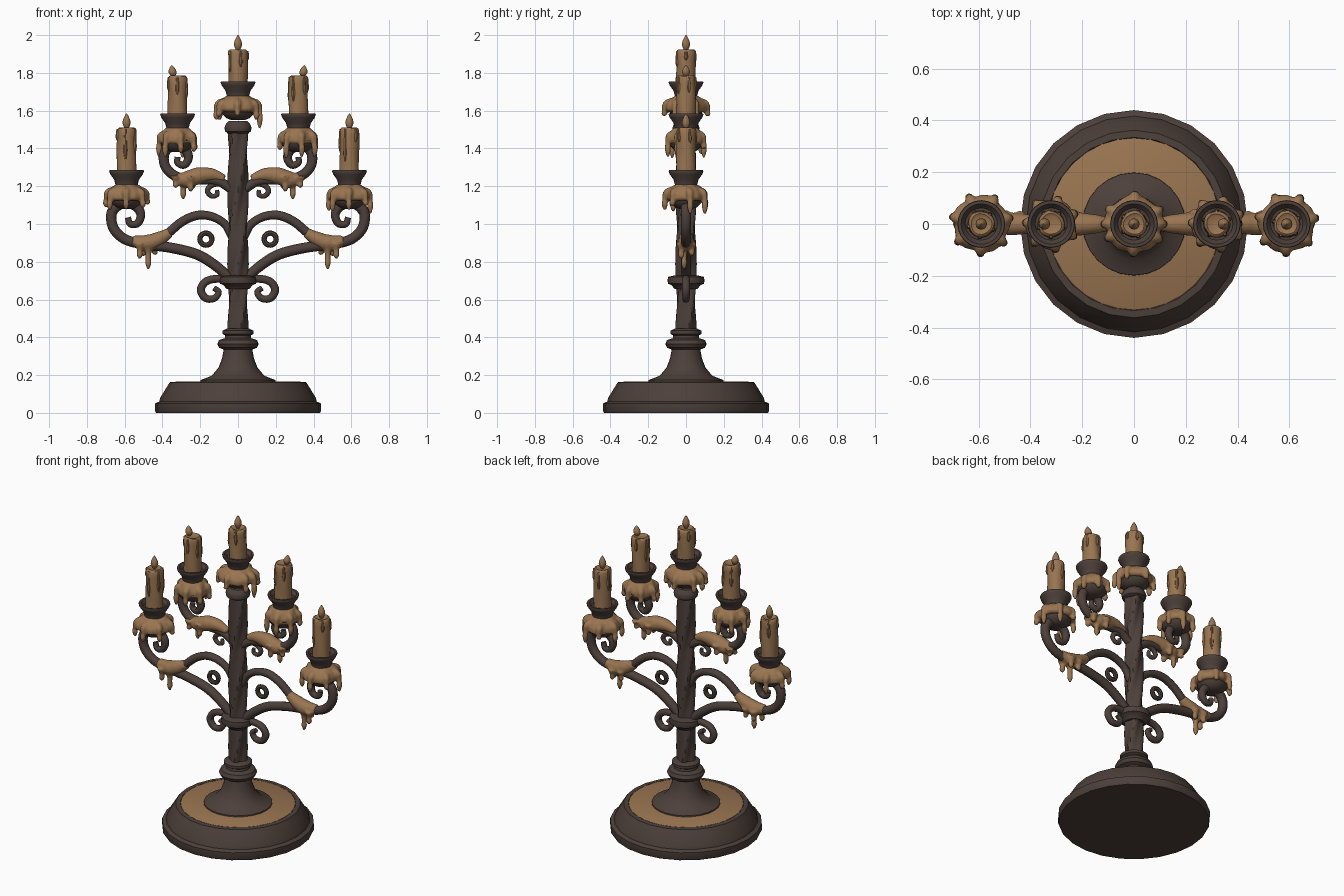
import bpy, bmesh, math, random
from mathutils import Vector

random.seed(4)
cube = bpy.data.objects.get("Cube")
if cube:
    bpy.data.objects.remove(cube, do_unlink=True)


def material(name, rgb):
    m = bpy.data.materials.new(name)
    m.use_nodes = True
    m.diffuse_color = (*rgb, 1)
    for node in m.node_tree.nodes:
        if node.type == 'BSDF_PRINCIPLED':
            node.inputs["Base Color"].default_value = (*rgb, 1)
            node.inputs["Roughness"].default_value = 0.8
    return m


IRON = material("dark iron", (0.073, 0.051, 0.043))
WAX = material("tan wax", (0.32, 0.178, 0.082))


def loft(bm, rings):
    """Skin a list of closed rings and cap both ends."""
    rows = [[bm.verts.new(p) for p in ring] for ring in rings]
    n = len(rows[0])
    for low, high in zip(rows, rows[1:]):
        for i in range(n):
            j = (i + 1) % n
            bm.faces.new((low[i], low[j], high[j], high[i]))
    bm.faces.new(rows[0][::-1])
    bm.faces.new(rows[-1])


def lathe(bm, profile, x=0, z=0, sides=24, wobble=None, lean=0):
    rings = []
    for r, h in profile:
        ring = []
        for i in range(sides):
            a = math.tau * i / sides
            k = r * (wobble(a, h) if wobble else 1)
            ring.append(Vector((x + lean * h + k * math.cos(a), k * math.sin(a), z + h)))
        rings.append(ring)
    loft(bm, rings)


def tube(bm, points, radii, across=(0, 1, 0), sides=10, steps=5):
    """Round bar along a smooth path; radii are spread evenly over the path."""
    pts = [Vector(p) for p in points]
    ext = [2 * pts[0] - pts[1]] + pts + [2 * pts[-1] - pts[-2]]
    path = []
    for a, b, c, d in zip(ext, ext[1:], ext[2:], ext[3:]):
        for s in range(steps):
            t = s / steps
            path.append(0.5 * (2 * b + (c - a) * t + (2 * a - 5 * b + 4 * c - d) * t * t
                               + (3 * b - a - 3 * c + d) * t ** 3))
    path.append(pts[-1])
    v, last, rings = Vector(across), len(path) - 1, []
    for i, p in enumerate(path):
        tangent = (path[min(i + 1, last)] - path[max(i - 1, 0)]).normalized()
        u = tangent.cross(v).normalized()
        f = i / last * (len(radii) - 1)
        k = min(int(f), len(radii) - 2)
        r = radii[k] + (radii[k + 1] - radii[k]) * (f - k)
        rings.append([p + r * (math.cos(w) * u + math.sin(w) * v)
                      for w in (math.tau * q / sides for q in range(sides))])
    loft(bm, rings)


def finish(bm, name, mat, fuse=False):
    bmesh.ops.recalc_face_normals(bm, faces=bm.faces)
    me = bpy.data.meshes.new(name)
    bm.to_mesh(me)
    bm.free()
    me.materials.append(mat)
    me.polygons.foreach_set("use_smooth", [True] * len(me.polygons))
    me.set_sharp_from_angle(angle=math.radians(40))
    ob = bpy.data.objects.new(name, me)
    bpy.context.scene.collection.objects.link(ob)
    if fuse:
        # melt overlapping pieces into one soft skin
        remesh = ob.modifiers.new("melt", 'REMESH')
        remesh.mode = 'VOXEL'
        remesh.voxel_size = 0.007
        remesh.use_smooth_shade = True
        soft = ob.modifiers.new("soften", 'SMOOTH')
        soft.iterations = 3
    return ob


def turned(name, mat, profile, **kw):
    bm = bmesh.new()
    lathe(bm, profile, **kw)
    return finish(bm, name, mat)


def bar(name, side, path, radii):
    bm = bmesh.new()
    tube(bm, [(side * x, 0, z) for x, z in path], radii)
    return finish(bm, name, IRON)


# Base, wax pool and flared foot
turned("base", IRON, [(.435, 0), (.44, .01), (.44, .05), (.417, .06), (.412, .08),
                      (.375, .14), (.362, .162), (.335, .164), (.325, .15)])
turned("wax_pool", WAX, [(.332, .145), (.332, .164), (.326, .167)], sides=32)
turned("foot", IRON, [(.2, .16), (.198, .174), (.14, .196), (.103, .24), (.084, .29),
                      (.076, .335), (.1, .345), (.11, .365), (.1, .386), (.07, .396),
                      (.068, .41), (.082, .418), (.082, .435), (.058, .447)])

# Twisted column
turned("twisted_column", IRON, [(.05, .43 + .02 * i) for i in range(55)],
       wobble=lambda a, h: 1 + .14 * math.cos(4 * a - 16 * h))
turned("collar", IRON, [(.06, .655), (.075, .675), (.095, .684), (.098, .7),
                        (.095, .72), (.06, .728)])
turned("neck", IRON, [(.052, 1.48), (.068, 1.49), (.072, 1.51), (.064, 1.53), (.05, 1.545)])


def wax_skirt(name, x, z, scale, drips):
    """Melted wax around a cup, with hanging runs given as (angle, length)."""
    bm = bmesh.new()
    lathe(bm, [(.058, -.075), (.07, -.083), (.092 * scale, -.1), (.108 * scale, -.125),
               (.11 * scale, -.15), (.095 * scale, -.163), (.05, -.155)], x, z, sides=32,
          wobble=lambda a, h: 1 + .05 * math.sin(5 * a + x * 9))
    for angle, length in drips:
        c, s = math.cos(angle), math.sin(angle)
        reach = .112 * scale
        pts = [(x + c * r, s * r, z - d) for r, d in
               ((reach * .6, .105), (reach * .93, .125), (reach, .16), (reach, length))]
        tube(bm, pts, (.02, .024, .021, .015, .014, .018, .007), across=(-s, c, 0))
    finish(bm, name, WAX, fuse=True)


def candle(name, x, rim, height, flame, lean, scale, drips):
    # flared cup with a bowl under it
    turned(name + "_cup", IRON,
           [(.035, -.205), (.06, -.195), (.085, -.17), (.092, -.14), (.06, -.11), (.058, -.08),
            (.066, -.05), (.086, -.022), (.092, -.006), (.09, 0), (.078, 0), (.062, -.02)],
           x=x, z=rim)
    wax_skirt(name + "_wax_skirt", x, rim, scale, drips)
    # candle body with runs down its side
    bm = bmesh.new()
    n = 8
    body = [(.051, -.03 + (height + .015) * i / n) for i in range(n + 1)]
    body += [(.047, height - .004), (.04, height), (.03, height - .006)]
    lathe(bm, body, x, rim, wobble=lambda a, h: 1 + .04 * math.sin(3 * a + 25 * h + x * 7))
    for i in range(5):
        a = i * 1.26 + x * 5
        c, s = math.cos(a), math.sin(a)
        end = height * random.uniform(.15, .7)
        tube(bm, [(x + c * .049, s * .049, rim + h) for h in (height - .008, (height + end) / 2, end)],
             (.005, .008, .009, .011, .004), across=(-s, c, 0), sides=8)
    finish(bm, name + "_body", WAX)
    # flame
    turned(name + "_flame", WAX,
           [(r, flame * t) for r, t in ((.008, -.1), (.017, .12), (.022, .32), (.019, .55),
                                        (.011, .8), (.002, 1))],
           x=x + lean * .2, z=rim + height, sides=12, lean=lean)


def ring_of_drips(count, turn):
    return [(turn + math.tau * i / count, random.uniform(.18, .24)) for i in range(count)]


candle("centre_candle", 0, 1.755, .17, .075, 0, 1.02,
       [(0, .25), (math.pi, .205)] + ring_of_drips(6, .5))

for side, word in ((1, "left"), (-1, "right")):
    candle("inner_candle_" + word, side * .32, 1.585, .2, .056, side * .12, .87, ring_of_drips(7, .4))
    candle("outer_candle_" + word, side * .59, 1.285, .225, .075, 0, 1, ring_of_drips(7, .2))

    # Iron arms and scrolls
    bar("outer_arm_" + word, side,
        [(.04, .71), (.12, .78), (.22, .84), (.36, .875), (.5, .893), (.6, .92), (.66, .98),
         (.668, 1.06), (.62, 1.105), (.55, 1.1), (.515, 1.055), (.53, 1.005), (.57, 1.0),
         (.583, 1.035)],
        (.026, .028, .027, .027, .028, .026, .02, .016))
    bar("brace_" + word, side,
        [(.03, .93), (.07, 1.0), (.14, 1.04), (.22, 1.045), (.3, 1.01), (.38, .945), (.48, .895)],
        (.022, .022, .024, .024, .024))
    bar("inner_arm_" + word, side,
        [(.03, 1.18), (.1, 1.225), (.19, 1.235), (.27, 1.235), (.35, 1.265), (.39, 1.32),
         (.385, 1.385), (.335, 1.415), (.28, 1.395), (.262, 1.35), (.285, 1.312), (.32, 1.325),
         (.32, 1.355)],
        (.024, .026, .026, .027, .026, .02, .015))
    bar("lower_scroll_" + word, side,
        [(.05, .7), (.11, .71), (.17, .695), (.197, .65), (.17, .607), (.125, .607),
         (.102, .64), (.128, .662)], (.02, .021, .021, .018, .014))
    bar("upper_scroll_" + word, side,
        [(.04, 1.21), (.09, 1.215), (.14, 1.205), (.162, 1.175), (.14, 1.148), (.11, 1.155),
         (.112, 1.18)], (.014, .015, .013, .011))
    bpy.ops.mesh.primitive_torus_add(major_radius=.032, minor_radius=.014, major_segments=20,
                                     minor_segments=8, location=(side * .17, 0, .92),
                                     rotation=(math.pi / 2, 0, 0))
    ring = bpy.context.object
    ring.name = "small_ring_" + word
    ring.data.materials.append(IRON)
    bpy.ops.object.shade_smooth_by_angle()

    # Wax spilled over the arms, with hanging runs
    spills = {
        "inner_arm_wax_": ([(.07, 1.24), (.14, 1.26), (.21, 1.255), (.28, 1.235), (.34, 1.25)],
                           (.02, .036, .046, .044, .022),
                           [(.29, .01, 1.13), (.25, -.03, 1.17), (.33, -.02, 1.19),
                            (.24, .035, 1.185), (.33, .03, 1.2)]),
        "outer_arm_wax_": ([(.36, .955), (.42, .92), (.48, .9), (.56, .91)],
                           (.026, .04, .045, .028),
                           [(.475, -.01, .76), (.44, .025, .835), (.52, -.025, .815),
                            (.5, .03, .83)]),
    }
    for label, (path, radii, runs) in spills.items():
        bm = bmesh.new()
        tube(bm, [(side * x, 0, z) for x, z in path], radii, sides=14)
        top = path[2][1]
        for x, y, z in runs:
            tube(bm, [(side * x, y, h) for h in (top, (top + z) / 2, z)],
                 (.028, .024, .016, .015, .017, .006))
        finish(bm, label + word, WAX, fuse=True)
